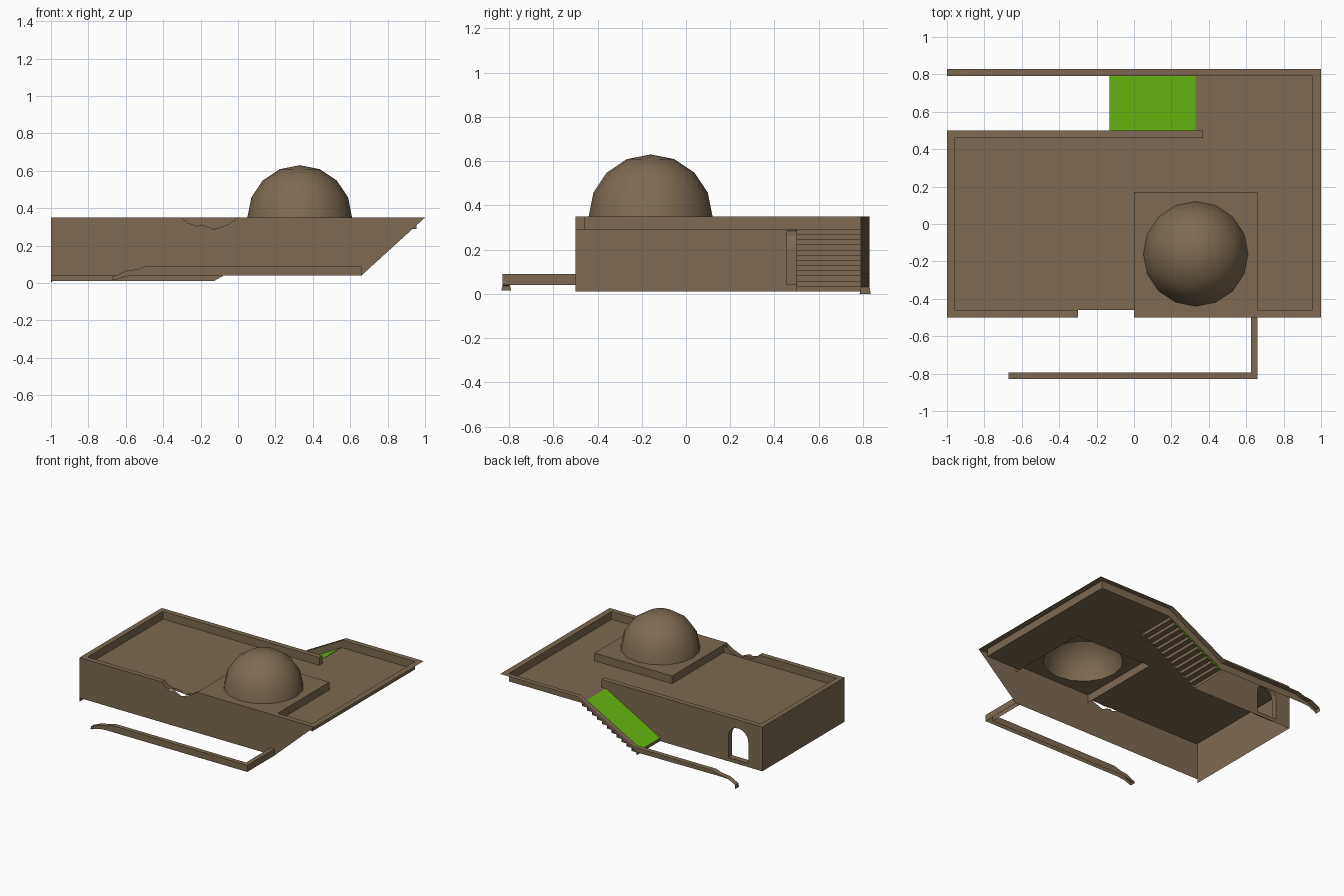
import bpy, bmesh, math
from mathutils import Vector

if "Cube" in bpy.data.objects:
    bpy.data.objects.remove(bpy.data.objects["Cube"])


def material(name, rgb):
    m = bpy.data.materials.new(name)
    m.diffuse_color = (*rgb, 1)
    m.use_nodes = True
    m.node_tree.nodes["Principled BSDF"].inputs["Base Color"].default_value = m.diffuse_color
    return m


BROWN = material("mud brick brown", (0.205, 0.144, 0.084))
GREEN = material("ramp green", (0.133, 0.479, 0.005))
X, Y, Z = Vector((1, 0, 0)), Vector((0, 1, 0)), Vector((0, 0, 1))


def finish(bm, name, mat=BROWN, smooth=False):
    me = bpy.data.meshes.new(name)
    bm.to_mesh(me)
    bm.free()
    me.materials.append(mat)
    for p in me.polygons:
        p.use_smooth = smooth
    ob = bpy.data.objects.new(name, me)
    bpy.context.collection.objects.link(ob)
    return ob


def poly(bm, pts, facing):
    f = bm.faces.new([bm.verts.new(p) for p in pts])
    f.normal_update()
    if f.normal.dot(facing) < 0:
        f.normal_flip()


def ribbon(bm, a, b, facing):
    # quads between two matching polylines
    for i in range(len(a) - 1):
        poly(bm, [a[i], a[i + 1], b[i + 1], b[i]], facing)


def flat(bm, x0, x1, y0, y1, z):
    poly(bm, [(x0, y0, z), (x1, y0, z), (x1, y1, z), (x0, y1, z)], Z)


def face_with_hole(bm, outer, hole, facing):
    edges = []
    for loop in (outer, hole):
        vs = [bm.verts.new(p) for p in loop]
        edges += [bm.edges.new((vs[i - 1], vs[i])) for i in range(len(vs))]
    bmesh.ops.triangle_fill(bm, edges=edges, use_beauty=True, normal=facing)
    for f in bm.faces:
        f.normal_update()
        if f.normal.dot(facing) < 0:
            f.normal_flip()


def at_y(profile, y):
    return [(x, y, z) for x, z in profile]


TOP, ROOF = 0.35, 0.29
GAP = [(-0.3, TOP), (-0.27, 0.322), (-0.22, 0.305), (-0.2, 0.312), (-0.17, 0.304),
       (-0.13, 0.286), (-0.05, 0.315), (0, TOP)]

# sunken roof deck, open under the platform
bm = bmesh.new()
flat(bm, -0.96, 0, -0.46, 0.46, ROOF)
flat(bm, 0, 0.66, 0.17, 0.46, ROOF)
flat(bm, 0.66, 0.955, -0.46, 0.46, ROOF)
flat(bm, 0.33, 0.955, 0.46, 0.79, ROOF)
finish(bm, "roof_deck")

# front wall with broken gap and slanted end
bm = bmesh.new()
poly(bm, at_y([(-1, 0.04), (0.66, 0.04), (1, TOP)] + GAP[::-1] + [(-1, TOP)], -0.5), -Y)
finish(bm, "front_wall")

# left wall
bm = bmesh.new()
poly(bm, [(-1, -0.5, 0.01), (-1, 0.5, 0.01), (-1, 0.5, TOP), (-1, -0.5, TOP)], -X)
finish(bm, "left_wall")

# back wall with arched doorway, lower edge following the stairs
arch = [(-0.88, 0.04), (-0.71, 0.04)]
arch += [(-0.795 + 0.085 * math.cos(math.pi * i / 8), 0.205 + 0.08 * math.sin(math.pi * i / 8))
         for i in range(9)]
bm = bmesh.new()
face_with_hole(bm, at_y([(-1, 0.01), (-0.13, 0.01), (0.33, 0.27), (0.37, ROOF),
                         (0.37, TOP), (-1, TOP)], 0.5), at_y(arch, 0.5), Y)
finish(bm, "back_wall")

# doorway lining
bm = bmesh.new()
for i in range(len(arch)):
    p, q = arch[i - 1], arch[i]
    mid = Vector((-0.795 - (p[0] + q[0]) / 2, 0, 0.16 - (p[1] + q[1]) / 2))
    ribbon(bm, at_y([p, q], 0.5), at_y([p, q], 0.455), mid)
finish(bm, "door_lining")

# parapet: top strips and inner faces
bm = bmesh.new()
flat(bm, -1, -0.96, -0.5, 0.5, TOP)
flat(bm, -0.96, 0.37, 0.46, 0.5, TOP)
flat(bm, -0.96, -0.3, -0.5, -0.46, TOP)
flat(bm, 0.66, 1, -0.5, -0.46, TOP)
flat(bm, 0.955, 1, -0.46, 0.83, TOP)
for line, y, n in (([(-0.96, TOP)] + GAP, -0.46, Y),
                   ([(0.66, TOP), (0.955, TOP)], -0.46, Y),
                   ([(-0.96, TOP), (0.37, TOP)], 0.46, -Y)):
    ribbon(bm, at_y(line, y), [(x, y, min(ROOF, z - 0.002)) for x, z in line], n)
for x, y0, y1, n in ((-0.96, -0.46, 0.46, X), (0.955, -0.46, 0.79, -X), (0.37, 0.46, 0.5, X)):
    ribbon(bm, [(x, y0, TOP), (x, y1, TOP)], [(x, y0, ROOF), (x, y1, ROOF)], n)
finish(bm, "parapet")

# raised platform with round opening under the dome
CX, CY, R = 0.33, -0.16, 0.28
ring = [(CX + R * math.cos(math.tau * i / 16), CY + R * math.sin(math.tau * i / 16), TOP)
        for i in range(16)]
bm = bmesh.new()
face_with_hole(bm, [(0, -0.5, TOP), (0.66, -0.5, TOP), (0.66, 0.17, TOP), (0, 0.17, TOP)], ring, Z)
for a, b, n in (((0, -0.5), (0, 0.17), -X), ((0.66, -0.5), (0.66, 0.17), X),
                ((0, 0.17), (0.66, 0.17), Y)):
    ribbon(bm, [(*a, TOP), (*b, TOP)], [(*a, ROOF), (*b, ROOF)], n)
finish(bm, "platform")

# dome
bm = bmesh.new()
bmesh.ops.create_uvsphere(bm, u_segments=16, v_segments=8, radius=R)
bmesh.ops.delete(bm, geom=[v for v in bm.verts if v.co.z < -0.01], context='VERTS')
bmesh.ops.translate(bm, verts=bm.verts, vec=(CX, CY, TOP))
finish(bm, "dome", smooth=True)

# stairs and the ramp resting on their edges
N = 12
rise, run = 0.28 / N, 0.46 / (N - 1)
steps = [(-0.13, 0.01)]
for i in range(N):
    x, z = -0.13 + run * i, 0.01 + rise * (i + 1)
    steps.append((x, z))
    if i < N - 1:
        steps.append((x + run, z))
bm = bmesh.new()
ribbon(bm, at_y(steps, 0.5), at_y(steps, 0.79), Z - X)
finish(bm, "stairs")
bm = bmesh.new()
slope = [(-0.13, 0.01 + rise + 0.002), (0.33, ROOF + 0.002)]
ribbon(bm, at_y(slope, 0.5), at_y(slope, 0.79), Z)
finish(bm, "ramp", GREEN)

# back rail: along the roof, down the stairs and out to a broken end
upper = [(0.955, TOP), (0.34, TOP), (-0.14, 0.09), (-0.81, 0.09), (-0.86, 0.073),
         (-0.93, 0.065), (-0.99, 0.035), (-1, 0.03)]
lower = [(0.955, ROOF), (0.34, ROOF), (-0.14, 0.035), (-0.81, 0.04), (-0.86, 0.04),
         (-0.93, 0.035), (-0.99, 0.01), (-1, 0.0)]
bm = bmesh.new()
ribbon(bm, at_y(upper, 0.83), at_y(upper, 0.79), Z)
ribbon(bm, at_y(upper, 0.79), at_y(lower, 0.79), -Y)
poly(bm, [(-1, 0.79, 0.03), (-1, 0.83, 0.03), (-1, 0.835, 0), (-1, 0.785, 0)], -X)
finish(bm, "back_rail")

# front rail: L-shaped low wall with a broken end
upper = [(0.66, 0.09), (0.625, 0.09), (-0.49, 0.09), (-0.54, 0.073), (-0.6, 0.065),
         (-0.66, 0.037), (-0.67, 0.035)]
lower = [(x, 0.04 if x > -0.6 else 0.035 if x > -0.65 else 0.015) for x, z in upper]
bm = bmesh.new()
ribbon(bm, at_y(upper, -0.83), at_y(upper, -0.795), Z)
ribbon(bm, at_y(upper, -0.83), at_y(lower, -0.83), -Y)
ribbon(bm, at_y(upper[1:], -0.795), at_y(lower[1:], -0.795), Y)
poly(bm, [(-0.67, -0.83, 0.035), (-0.67, -0.795, 0.035), (-0.67, -0.79, 0.015),
          (-0.67, -0.835, 0.015)], -X)
flat(bm, 0.625, 0.66, -0.795, -0.5, 0.09)
for x, y0, n in ((0.66, -0.83, X), (0.625, -0.795, -X)):
    ribbon(bm, [(x, y0, 0.09), (x, -0.5, 0.09)], [(x, y0, 0.04), (x, -0.5, 0.04)], n)
finish(bm, "front_rail")
